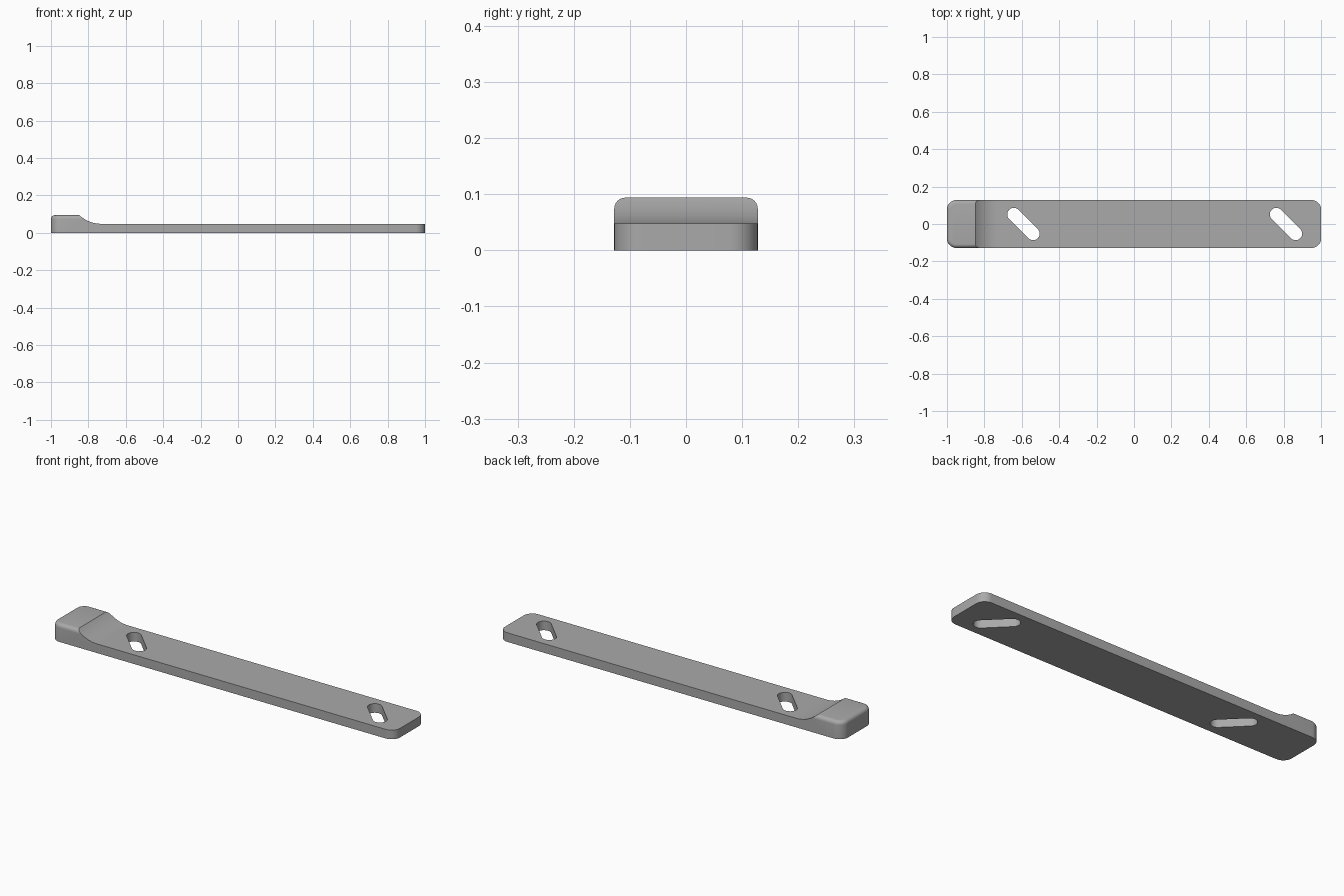
import bpy, bmesh, math
from mathutils import Vector

cube = bpy.data.objects.get("Cube")
if cube:
    bpy.data.objects.remove(cube, do_unlink=True)

HALF_L, HALF_W = 1.0, 0.128
HEAD_Z, PLATE_Z = 0.094, 0.048
CORNER, TOP_ROUND = 0.05, 0.02
HEAD_END, SCOOP_END = -0.848, -0.73

grey = bpy.data.materials.new("plain grey")
grey.use_nodes = True
colour = (0.4, 0.4, 0.4, 1)
grey.diffuse_color = colour
grey.node_tree.nodes["Principled BSDF"].inputs["Base Color"].default_value = colour


def arc(cx, cy, r, start, end, steps):
    """Points of an arc, angles in degrees."""
    angles = [math.radians(start + (end - start) * i / steps) for i in range(steps + 1)]
    return [(cx + r * math.cos(a), cy + r * math.sin(a)) for a in angles]


def prism(name, points, direction):
    """Extrude a closed outline of 3D points along a direction."""
    bm = bmesh.new()
    face = bm.faces.new([bm.verts.new(p) for p in points])
    new = bmesh.ops.extrude_face_region(bm, geom=[face])["geom"]
    verts = [v for v in new if isinstance(v, bmesh.types.BMVert)]
    bmesh.ops.translate(bm, vec=Vector(direction), verts=verts)
    bmesh.ops.recalc_face_normals(bm, faces=bm.faces)
    mesh = bpy.data.meshes.new(name)
    bm.to_mesh(mesh)
    bm.free()
    mesh.materials.append(grey)
    obj = bpy.data.objects.new(name, mesh)
    bpy.context.collection.objects.link(obj)
    return obj


# Bar blank: rounded rectangle at full head height
outline = []
for i, (sx, sy) in enumerate([(1, 1), (-1, 1), (-1, -1), (1, -1)]):
    outline += arc(sx * (HALF_L - CORNER), sy * (HALF_W - CORNER), CORNER,
                   90 * i, 90 * i + 90, 12)
bar = prism("bar", [(x, y, 0) for x, y in outline], (0, 0, HEAD_Z))

# Rounded upper rim of the head
bm = bmesh.new()
bm.from_mesh(bar.data)
rim = [e for e in bm.edges if all(v.co.z > HEAD_Z - 0.001 for v in e.verts)]
bmesh.ops.bevel(bm, geom=rim, offset=TOP_ROUND, segments=6, profile=0.5, affect='EDGES')
bm.to_mesh(bar.data)
bm.free()

# Scoop cutter: lowers the bar behind the head with a concave sweep
drop = HEAD_Z - PLATE_Z
run = SCOOP_END - HEAD_END
radius = (run ** 2 + drop ** 2) / (2 * drop)
sweep = math.degrees(math.asin(run / radius))
profile = arc(SCOOP_END, PLATE_Z + radius, radius, -90 - sweep * 1.1, -90, 20)
profile += [(1.2, PLATE_Z), (1.2, 0.2), (profile[0][0], 0.2)]
cutters = [prism("scoop_cutter", [(x, -0.3, z) for x, z in profile], (0, 0.6, 0))]

# Slot cutters: two diagonal rounded slots
SLOT_R, SLOT_HALF = 0.035, 0.073
for name, x in (("head_slot_cutter", -0.591), ("tail_slot_cutter", 0.8125)):
    pts = arc(SLOT_HALF, 0, SLOT_R, -90, 90, 14) + arc(-SLOT_HALF, 0, SLOT_R, 90, 270, 14)
    c = math.sqrt(0.5)
    cutters.append(prism(name, [(x + c * (u + v), c * (v - u), -0.1) for u, v in pts],
                         (0, 0, 0.4)))

for cutter in cutters:
    cutter.hide_render = True
    cutter.hide_set(True)
    cut = bar.modifiers.new(cutter.name, 'BOOLEAN')
    cut.operation = 'DIFFERENCE'
    cut.solver = 'EXACT'
    cut.object = cutter

# Apply the cuts and remove the helpers
depsgraph = bpy.context.evaluated_depsgraph_get()
result = bpy.data.meshes.new_from_object(bar.evaluated_get(depsgraph))
bar.modifiers.clear()
bar.data = result
for cutter in cutters:
    bpy.data.objects.remove(cutter, do_unlink=True)

bpy.ops.object.select_all(action='DESELECT')
bar.select_set(True)
bpy.context.view_layer.objects.active = bar
bpy.ops.object.shade_smooth_by_angle(angle=math.radians(25))
